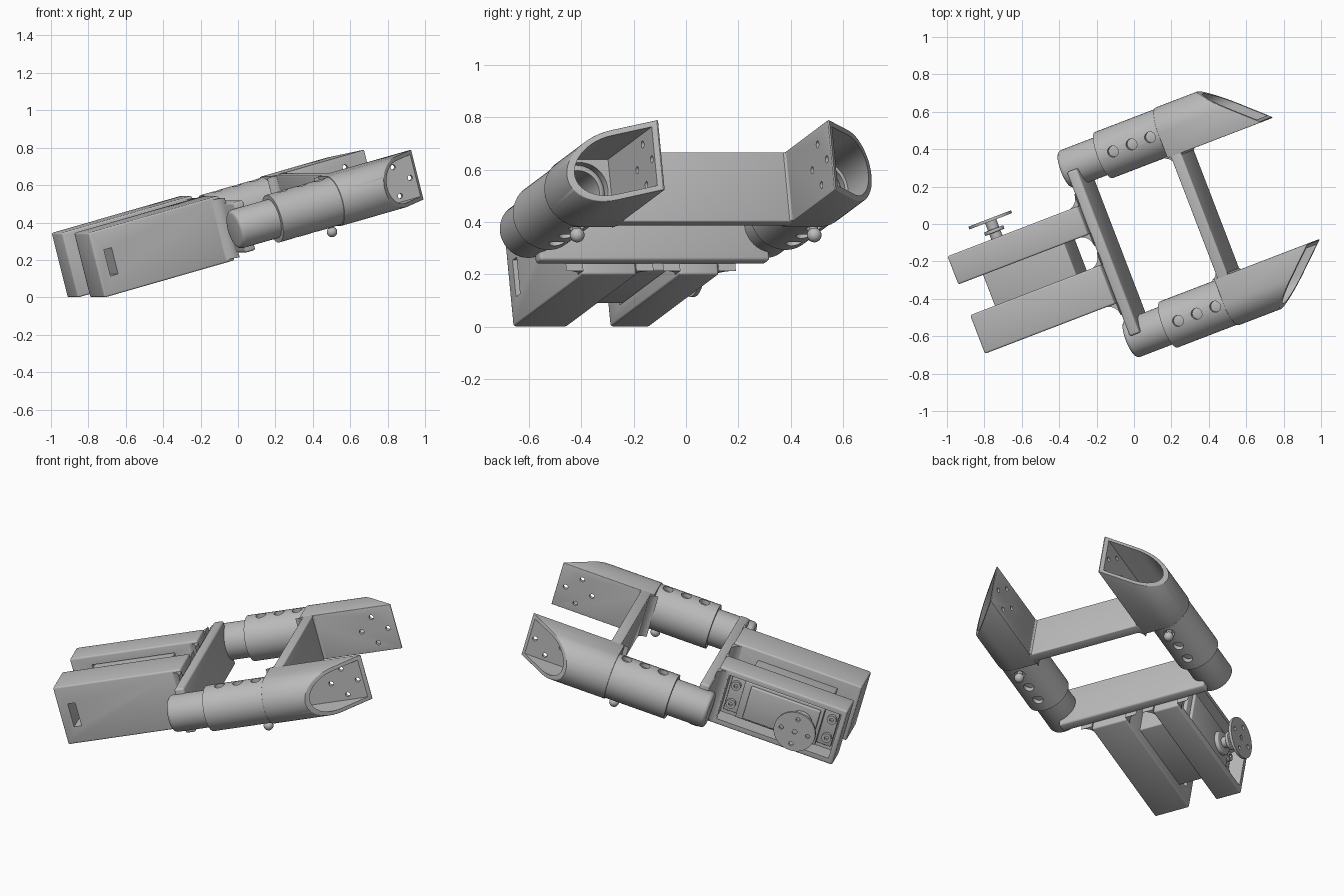
import bpy, bmesh
from math import sin, cos, pi, radians
from mathutils import Matrix, Vector

old = bpy.data.objects.get("Cube")
if old:
    bpy.data.objects.remove(old, do_unlink=True)

# Model is built square to its own axes (u long, v across, w up), then tilted
TILT = Matrix.Rotation(radians(21), 4, 'Z') @ Matrix.Rotation(radians(-15), 4, 'Y')
MID_V, MID_W = -0.083, 0.411
R_OUT, R_IN, HALF = 0.132, 0.107, 0.138
parts = []

grey = bpy.data.materials.new("plain grey")
grey.use_nodes = True
grey.diffuse_color = (0.5, 0.5, 0.5, 1)
grey.node_tree.nodes["Principled BSDF"].inputs["Base Color"].default_value = (0.5, 0.5, 0.5, 1)


def prism(name, pts, axis, lo, hi, bevel=0.0, cut=None):
    """Extrude a 2D outline along one axis; optionally trim with a plane."""
    place = {'u': lambda a, b, h: (h, a, b),
             'v': lambda a, b, h: (a, h, b),
             'w': lambda a, b, h: (a, b, h)}[axis]
    bm = bmesh.new()
    base = bm.faces.new([bm.verts.new(place(a, b, lo)) for a, b in pts])
    ext = bmesh.ops.extrude_face_region(bm, geom=[base])
    verts = [g for g in ext["geom"] if isinstance(g, bmesh.types.BMVert)]
    bmesh.ops.translate(bm, verts=verts, vec=place(0, 0, hi - lo))
    if cut:
        geom = bm.verts[:] + bm.edges[:] + bm.faces[:]
        res = bmesh.ops.bisect_plane(bm, geom=geom, plane_co=cut[0], plane_no=cut[1], clear_outer=True)
        edges = [g for g in res["geom_cut"] if isinstance(g, bmesh.types.BMEdge)]
        bmesh.ops.contextual_create(bm, geom=edges)
    bmesh.ops.recalc_face_normals(bm, faces=bm.faces)
    me = bpy.data.meshes.new(name)
    bm.to_mesh(me)
    bm.free()
    me.materials.append(grey)
    ob = bpy.data.objects.new(name, me)
    bpy.context.collection.objects.link(ob)
    parts.append(ob)
    if bevel:
        mod = ob.modifiers.new("soft edges", 'BEVEL')
        mod.width, mod.segments, mod.limit_method = bevel, 3, 'ANGLE'
        mod.angle_limit = radians(50)
        apply(ob, mod)
    return ob


def apply(ob, mod):
    with bpy.context.temp_override(object=ob, active_object=ob, selected_objects=[ob]):
        bpy.ops.object.modifier_apply(modifier=mod.name)


def carve(ob, *cutters):
    for c in cutters:
        mod = ob.modifiers.new("cut", 'BOOLEAN')
        mod.operation, mod.object, mod.solver = 'DIFFERENCE', c, 'EXACT'
        apply(ob, mod)
        parts.remove(c)
        bpy.data.objects.remove(c, do_unlink=True)


def rect(a0, a1, b0, b1):
    return [(a0, b0), (a1, b0), (a1, b1), (a0, b1)]


def circle(a, b, r, n=40):
    return [(a + r * cos(2 * pi * i / n), b + r * sin(2 * pi * i / n)) for i in range(n)]


def box(name, u0, u1, v0, v1, half, bevel=0.0):
    return prism(name, rect(u0, u1, v0, v1), 'w', MID_W - half, MID_W + half, bevel)


def d_shape(v, s, r, flat):
    """Half circle on the outer side s, square on the inner side."""
    arc = [(v + s * r * sin(pi * i / 24), MID_W + r * cos(pi * i / 24)) for i in range(25)]
    return arc + [(v - s * flat, MID_W - r), (v - s * flat, MID_W + r)]


def fillet(name, u, v, du, dv, r, half):
    """Concave corner filler with its right angle at (u, v)."""
    pts = [(u, v)]
    for i in range(11):
        t = pi / 2 * i / 10
        pts.append((u + du * r * (1 - sin(t)), v + dv * r * (1 - cos(t))))
    prism(name, pts, 'w', MID_W - half, MID_W + half)


def screw_cross(r):
    return [(r, 0), (0, r), (-r, 0), (0, -r)]


# Two tubes with sleeves that end in slanted mounting brackets
for s, side in ((-1, "right"), (1, "left")):
    v = MID_V + s * 0.485
    inner = prism(side + "_inner_tube", circle(v, MID_W, R_IN), 'u', -0.14, 0.47, 0.02)
    carve(inner, prism("bore", circle(v, MID_W, 0.08), 'u', 0.0, 0.6))

    sleeve = prism(side + "_sleeve", circle(v, MID_W, R_OUT), 'u', 0.09, 0.46)
    carve(sleeve, prism("bore", circle(v, MID_W, R_IN - 0.003), 'u', 0.0, 0.7))
    carve(sleeve, *[prism("pin_hole", circle(u, v, 0.03, 20), 'w', 0.2, 0.65)
                    for u in (0.18, 0.29, 0.40)])

    trim = (Vector((0.70, v + s * HALF, 0)), Vector((0.27, s * 0.3, 0)))
    bracket = prism(side + "_bracket", d_shape(v, s, HALF, HALF), 'u', 0.45, 1.0, 0.008, trim)
    carve(bracket,
          prism("cavity", d_shape(v, s, HALF - 0.022, HALF - 0.022), 'u', 0.5, 1.2),
          prism("bore", circle(v, MID_W, R_IN - 0.003), 'u', 0.3, 0.6))
    wall = v - s * HALF
    carve(bracket, *[prism("screw_hole", circle(0.87 + a, 0.407 + b, 0.014, 14), 'v', wall - 0.05, wall + 0.05)
                     for a, b in screw_cross(0.08)])

    # Spring button under the last pin hole
    prism(side + "_button_pin", circle(0.40, v, 0.016, 16), 'w', 0.25, 0.34)
    bm = bmesh.new()
    bmesh.ops.create_uvsphere(bm, u_segments=20, v_segments=12, radius=0.028,
                              matrix=Matrix.Translation((0.40, v, 0.255)))
    me = bpy.data.meshes.new(side + "_button")
    bm.to_mesh(me)
    bm.free()
    me.materials.append(grey)
    ball = bpy.data.objects.new(side + "_button", me)
    bpy.context.collection.objects.link(ball)
    parts.append(ball)

    # Rounded corners where the front crossbar meets the bracket and tube
    fillet(side + "_bracket_fillet_a", 0.475, wall + s * 0.002, -1, -s, 0.05, HALF - 0.004)
    fillet(side + "_bracket_fillet_b", 0.525, wall + s * 0.002, 1, -s, 0.025, HALF - 0.004)

# Crossbars
box("rear_crossbar", -0.10, -0.04, MID_V - 0.47, MID_V + 0.47, HALF, 0.012)
box("front_crossbar", 0.47, 0.53, MID_V - 0.36, MID_V + 0.36, HALF, 0.006)

# Wide holder arm with cable slot
wide = box("wide_arm", -0.872, -0.10, -0.362, -0.141, 0.179, 0.01)
carve(wide, prism("slot", rect(-0.81, -0.765, 0.335, 0.48), 'v', -0.5, 0.0))

# Narrow holder arm with motor pocket
narrow = box("narrow_arm", -0.872, -0.10, 0.035, 0.196, 0.179, 0.01)
carve(narrow, box("pocket", -0.842, -0.16, 0.09, 0.3, 0.145),
      box("body_opening", -0.75, -0.25, -0.1, 0.2, 0.125))

# Fillets between the arms and rear crossbar
for name, v, dv in (("wide_outer", -0.36, -1), ("wide_inner", -0.143, 1),
                    ("narrow_inner", 0.037, -1), ("narrow_outer", 0.194, 1)):
    fillet(name + "_fillet", -0.095, v, -1, dv, 0.07, 0.165)

# Motor
box("motor_body", -0.74, -0.257, -0.15, 0.15, 0.12, 0.006)
box("motor_cap", -0.72, -0.30, 0.14, 0.168, 0.105, 0.006)
flange = box("motor_flange", -0.825, -0.175, 0.085, 0.115, 0.115, 0.004)
for i, u in enumerate((-0.79, -0.21)):
    for j, dw in enumerate((-0.06, 0.06)):
        n = 2 * i + j + 1
        ring = prism(f"motor_screw_{n}", circle(u, MID_W + dw, 0.028, 20), 'v', 0.1, 0.135)
        carve(ring, prism("socket", circle(u, MID_W + dw, 0.013, 6), 'v', 0.12, 0.2))

# Output shaft and horn
hub = (-0.625, MID_W)
prism("motor_boss", circle(*hub, 0.07), 'v', 0.15, 0.19, 0.006)
prism("motor_shaft", circle(*hub, 0.032, 24), 'v', 0.16, 0.296)
prism("horn_collar", circle(*hub, 0.055), 'v', 0.225, 0.245, 0.004)
horn = prism("horn_disc", circle(*hub, 0.122), 'v', 0.288, 0.304)
carve(horn, *[prism("horn_hole", circle(hub[0] + a, hub[1] + b, 0.013, 14), 'v', 0.2, 0.4)
              for a, b in screw_cross(0.08)])
carve(horn, prism("centre_hole", circle(*hub, 0.015, 14), 'v', 0.27, 0.4))

# Tilt everything into place and shade
bpy.ops.object.select_all(action='DESELECT')
for ob in parts:
    ob.data.transform(TILT)
    ob.select_set(True)
bpy.context.view_layer.objects.active = parts[0]
bpy.ops.object.shade_smooth_by_angle(angle=radians(35))
